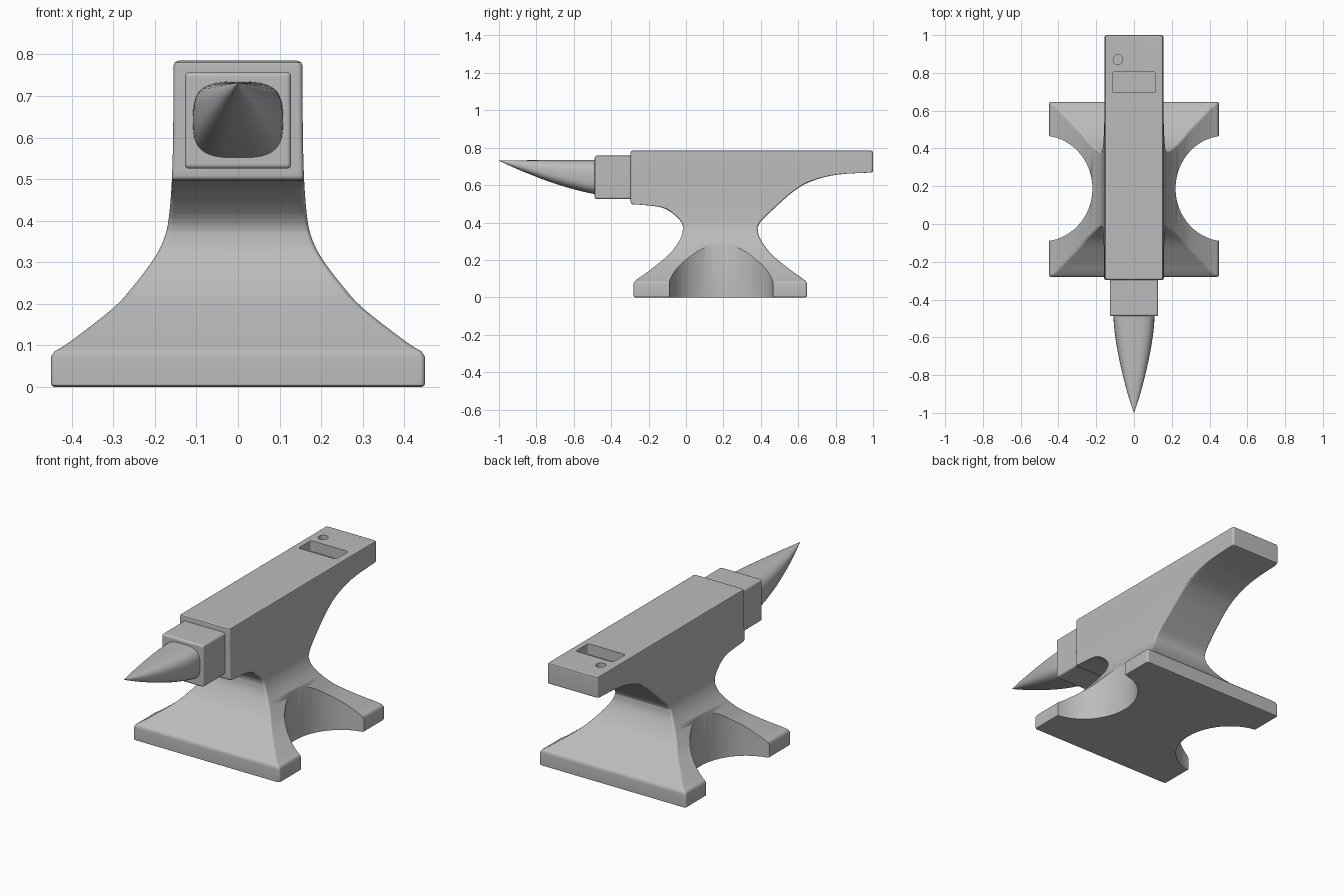
import bpy
import bmesh
from math import cos, sin, pi, copysign

cube = bpy.data.objects.get("Cube")
if cube:
    bpy.data.objects.remove(cube, do_unlink=True)

steel = bpy.data.materials.new("grey_steel")
steel.use_nodes = True
STEEL = (0.5, 0.5, 0.5, 1)
steel.diffuse_color = STEEL
steel.node_tree.nodes["Principled BSDF"].inputs["Base Color"].default_value = STEEL


def smooth_path(pts, steps=4):
    """Catmull-Rom curve through the points."""
    p = [pts[0]] + pts + [pts[-1]]
    out = []
    for a, b, c, d in zip(p, p[1:], p[2:], p[3:]):
        for i in range(steps):
            t = i / steps
            out.append(tuple(0.5 * (2 * q + (r - o) * t + (2 * o - 5 * q + 4 * r - s) * t * t
                                    + (3 * q - o - 3 * r + s) * t ** 3)
                             for o, q, r, s in zip(a, b, c, d)))
    return out + [pts[-1]]


def lookup(curve, z):
    """Linear value of a (z, value) curve at z."""
    for (z0, v0), (z1, v1) in zip(curve, curve[1:]):
        if z <= z1:
            return v0 + (v1 - v0) * max(0, z - z0) / max(z1 - z0, 1e-6)
    return curve[-1][1]


def loft(name, rings):
    """Closed solid through equal-sized rings of points."""
    bm = bmesh.new()
    loops = [[bm.verts.new(p) for p in ring] for ring in rings]
    n = len(loops[0])
    for lo, hi in zip(loops, loops[1:]):
        for i in range(n):
            j = (i + 1) % n
            bm.faces.new((lo[i], lo[j], hi[j], hi[i]))
    bm.faces.new(loops[0][::-1])
    bm.faces.new(loops[-1])
    bmesh.ops.recalc_face_normals(bm, faces=bm.faces)
    return make_object(name, bm)


def make_object(name, bm):
    mesh = bpy.data.meshes.new(name)
    bm.to_mesh(mesh)
    bm.free()
    mesh.materials.append(steel)
    obj = bpy.data.objects.new(name, mesh)
    bpy.context.collection.objects.link(obj)
    return obj


def rounded_rect(hx, y0, y1, z, r=0.012, steps=4):
    """Horizontal rounded rectangle."""
    ring = []
    corners = ((hx - r, y1 - r), (r - hx, y1 - r), (r - hx, y0 + r), (hx - r, y0 + r))
    for k, (cx, cy) in enumerate(corners):
        for i in range(steps + 1):
            a = (k + i / steps) * pi / 2
            ring.append((cx + r * cos(a), cy + r * sin(a), z))
    return ring


def prism(name, outline, z0, z1):
    return loft(name, [[(x, y, z) for x, y in outline] for z in (z0, z1)])


def ellipse(cx, cy, rx, ry, n):
    return [(cx + rx * cos(2 * pi * i / n), cy + ry * sin(2 * pi * i / n)) for i in range(n)]


def activate(obj):
    bpy.ops.object.select_all(action="DESELECT")
    obj.select_set(True)
    bpy.context.view_layer.objects.active = obj


def cut(obj, cutter):
    mod = obj.modifiers.new("cut", "BOOLEAN")
    mod.operation = "DIFFERENCE"
    mod.solver = "EXACT"
    mod.object = cutter
    activate(obj)
    bpy.ops.object.modifier_apply(modifier=mod.name)
    bpy.data.objects.remove(cutter, do_unlink=True)


def finish(obj):
    activate(obj)
    bpy.ops.object.shade_smooth_by_angle(angle=0.7)
    mod = obj.modifiers.new("even_shading", "WEIGHTED_NORMAL")
    mod.keep_sharp = True


# Body: half width, front edge and back edge as curves over height
TOP = 0.785
width = [(0, 0.442), (0.003, 0.448), (0.008, 0.45), (0.072, 0.45)] + smooth_path(
    [(0.085, 0.442), (0.112, 0.4), (0.19, 0.3), (0.245, 0.25), (0.312, 0.2),
     (0.365, 0.175), (0.42, 0.165), (0.5, 0.159), (0.6, 0.156)]) + [
    (TOP - 0.012, 0.155), (TOP - 0.004, 0.152), (TOP, 0.143)]

foot = smooth_path([(0.085, -0.275), (0.105, -0.25), (0.14, -0.2), (0.22, -0.1),
                    (0.28, -0.05), (0.33, -0.023), (0.37, -0.016)])
base = [(0, -0.272), (0.003, -0.278), (0.008, -0.28), (0.072, -0.28)]
front = base + foot + smooth_path(
    [(0.375, -0.016), (0.395, -0.022), (0.42, -0.04), (0.455, -0.08), (0.48, -0.13),
     (0.491, -0.2), (0.497, -0.283)]) + [
    (0.5, -0.292), (0.508, -0.296), (TOP - 0.012, -0.296), (TOP - 0.004, -0.293), (TOP, -0.284)]
back = [(z, 0.367 - y) for z, y in base + foot] + smooth_path(
    [(0.375, 0.383), (0.405, 0.4), (0.455, 0.45), (0.52, 0.52), (0.57, 0.58),
     (0.612, 0.65), (0.645, 0.75), (0.66, 0.85), (0.667, 0.988)]) + [
    (0.67, 0.997), (0.678, 1), (TOP - 0.012, 1), (TOP - 0.004, 0.997), (TOP, 0.988)]

levels = sorted({round(z, 3) for curve in (width, front, back) for z, _ in curve})
body = loft("anvil_body", [rounded_rect(lookup(width, z), lookup(front, z), lookup(back, z), z)
                           for z in levels])

# Side arches in the foot
for side in (-1, 1):
    cut(body, prism("arch_cutter", ellipse(side * 0.485, 0.188, 0.265, 0.28, 64), -0.1, 0.45))

# Blind square hole and round hole in the face
slot = [p[:2] for p in rounded_rect(0.115, 0.695, 0.805, 0)]
cut(body, prism("square_hole_cutter", slot, TOP - 0.06, 0.9))
cut(body, prism("round_hole_cutter", ellipse(-0.085, 0.87, 0.025, 0.027, 24), TOP - 0.06, 0.9))
finish(body)

# Stepped block between body and horn
bm = bmesh.new()
bmesh.ops.create_cube(bm, size=1)
bmesh.ops.scale(bm, vec=(0.256, 0.23, 0.232), verts=bm.verts)
bmesh.ops.translate(bm, vec=(0, -0.373, 0.641), verts=bm.verts)
bmesh.ops.bevel(bm, geom=bm.edges[:], offset=0.011, segments=3, profile=0.5, affect="EDGES")
finish(make_object("step_block", bm))

# Horn: flat-topped squarish section easing to a point
horn_path = smooth_path([(-0.47, 0.109, 0.548), (-0.55, 0.105, 0.565), (-0.65, 0.091, 0.592),
                         (-0.75, 0.071, 0.625), (-0.85, 0.047, 0.664), (-0.93, 0.024, 0.698),
                         (-1, 0.0006, 0.7305)])
rings = []
for y, hx, low in horn_path:
    t = (-0.47 - y) / 0.53
    high = 0.735 - 0.003 * t
    power = 2 / (3.2 - 1.0 * t)
    ring = []
    for i in range(40):
        c, s = cos(2 * pi * i / 40), sin(2 * pi * i / 40)
        ring.append((hx * copysign(abs(c) ** power, c), y,
                     (high + low) / 2 + (high - low) / 2 * copysign(abs(s) ** power, s)))
    rings.append(ring)
finish(loft("horn", rings))
